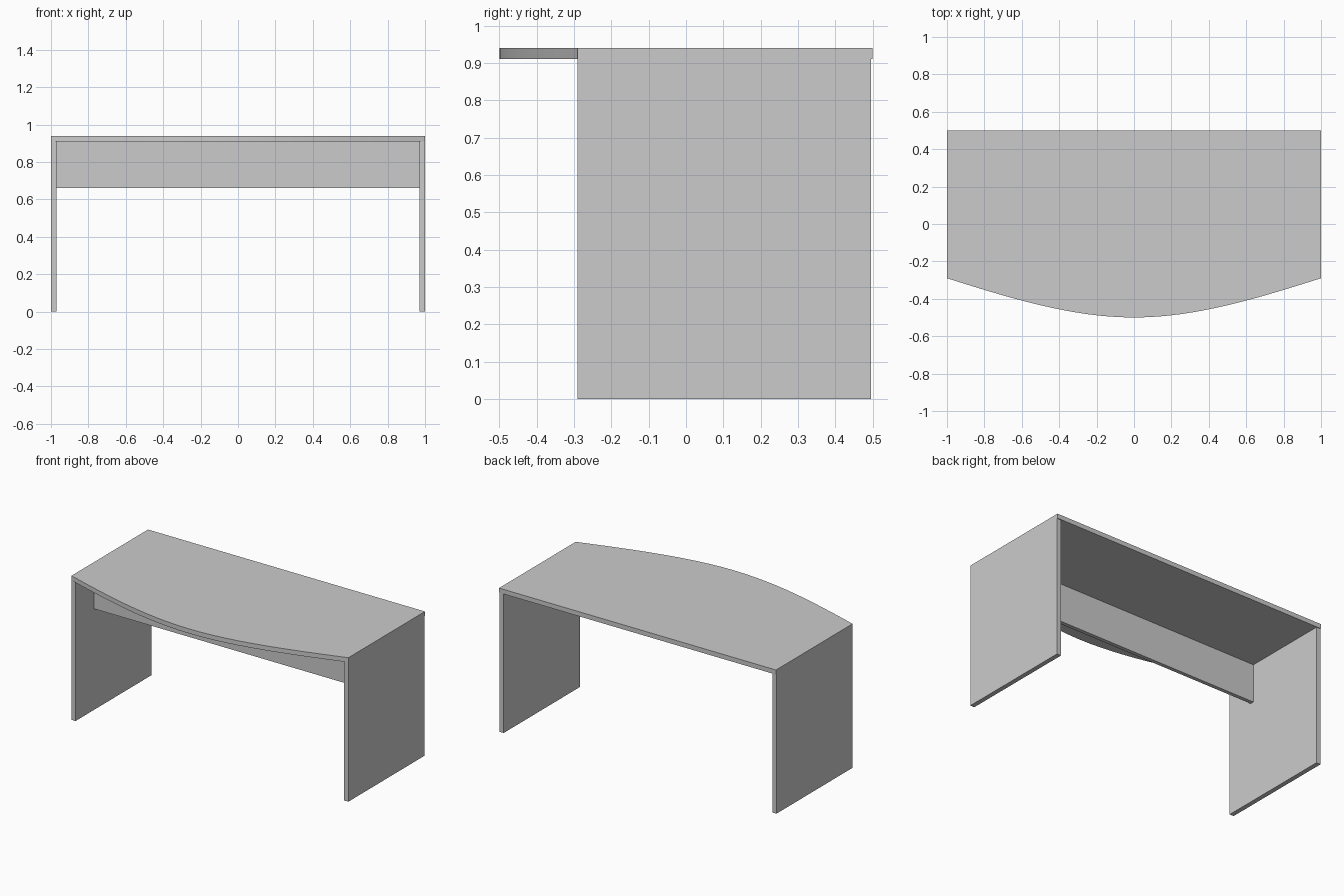
import bpy
import bmesh

# Remove the default object
cube = bpy.data.objects.get("Cube")
if cube:
    bpy.data.objects.remove(cube, do_unlink=True)

# Single plain grey finish
grey = bpy.data.materials.new("plain grey")
grey.use_nodes = True
colour = (0.6, 0.6, 0.6, 1)
grey.diffuse_color = colour
grey.node_tree.nodes["Principled BSDF"].inputs["Base Color"].default_value = colour

BACK, FRONT, CORNER = 0.5, -0.5, -0.29
TOP, UNDERSIDE = 0.94, 0.91
THICK = 0.03
CURVE_STEPS = 24


def slab(name, outline, bottom, top):
    """Extrude a flat outline upwards into a solid board."""
    bm = bmesh.new()
    base = bm.faces.new([bm.verts.new((x, y, bottom)) for x, y in outline])
    grown = bmesh.ops.extrude_face_region(bm, geom=[base])["geom"]
    verts = [v for v in grown if isinstance(v, bmesh.types.BMVert)]
    bmesh.ops.translate(bm, verts=verts, vec=(0, 0, top - bottom))
    bmesh.ops.recalc_face_normals(bm, faces=bm.faces)
    mesh = bpy.data.meshes.new(name)
    bm.to_mesh(mesh)
    bm.free()
    mesh.materials.append(grey)
    obj = bpy.data.objects.new(name, mesh)
    bpy.context.collection.objects.link(obj)
    return obj


def board(name, x0, x1, y0, y1, bottom, top):
    """Rectangular board."""
    return slab(name, [(x0, y0), (x1, y0), (x1, y1), (x0, y1)], bottom, top)


def front_edge(x):
    """Bowed front that straightens towards the corners."""
    t = abs(x)
    return FRONT + (CORNER - FRONT) * (3 * t**2 - t**3) / 2


# Desktop with bowed front edge
xs = [-1 + 2 * i / CURVE_STEPS for i in range(CURVE_STEPS + 1)]
outline = [(x, front_edge(x)) for x in xs] + [(1, BACK), (-1, BACK)]
desktop = slab("desktop", outline, UNDERSIDE, TOP)
bpy.ops.object.select_all(action="DESELECT")
desktop.select_set(True)
bpy.context.view_layer.objects.active = desktop
bpy.ops.object.shade_smooth_by_angle()

# Full-depth side panels
board("left_side_panel", 1 - THICK, 1, CORNER, BACK - 0.005, 0, UNDERSIDE)
board("right_side_panel", -1, THICK - 1, CORNER, BACK - 0.005, 0, UNDERSIDE)

# Modesty panel hanging between the sides
board("modesty_panel", THICK - 1, 1 - THICK, -0.1, -0.075, 0.66, UNDERSIDE)
